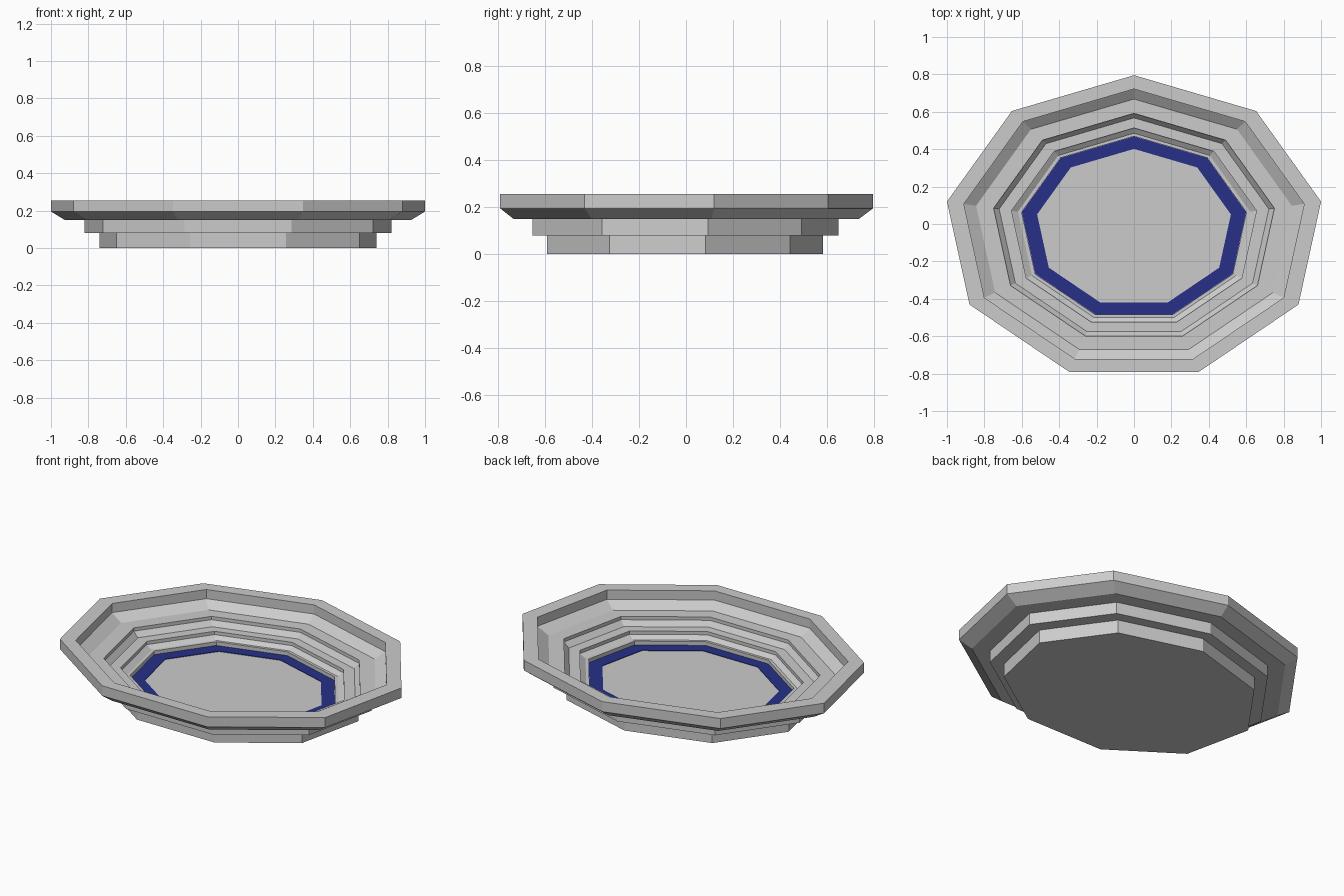
import bpy, bmesh, math

if "Cube" in bpy.data.objects:
    bpy.data.objects.remove(bpy.data.objects["Cube"])

SIDES = 9
Y_SCALE = 0.805      # the plan is a squashed nonagon
Y_SHIFT = -0.022     # centres the bounding box


def lathe(name, profile, closed=False):
    """Sweep (radius, z) points around a squashed nine-sided plan."""
    bm = bmesh.new()
    rings = []
    for r, z in profile:
        if r == 0:
            rings.append([bm.verts.new((0, Y_SHIFT, z))] * SIDES)
            continue
        ring = []
        for k in range(SIDES):
            a = math.pi / 2 + 2 * math.pi * k / SIDES
            ring.append(bm.verts.new((r * math.cos(a), r * math.sin(a) * Y_SCALE + Y_SHIFT, z)))
        rings.append(ring)
    pairs = list(zip(rings, rings[1:]))
    if closed:
        pairs.append((rings[-1], rings[0]))
    for a, b in pairs:
        for k in range(SIDES):
            n = (k + 1) % SIDES
            quad = list(dict.fromkeys([a[k], a[n], b[n], b[k]]))
            bm.faces.new(quad)
    bmesh.ops.recalc_face_normals(bm, faces=bm.faces)
    # merge the flat floor and underside into single polygons
    bmesh.ops.dissolve_verts(bm, verts=[v for v in bm.verts if len(v.link_edges) == SIDES])
    mesh = bpy.data.meshes.new(name)
    bm.to_mesh(mesh)
    bm.free()
    obj = bpy.data.objects.new(name, mesh)
    bpy.context.collection.objects.link(obj)
    return obj


# Stepped basin: underside, outer steps, rim, then inner steps to the floor
lathe("stepped_basin", [
    (0, 0), (0.751, 0), (0.751, 0.08),
    (0.833, 0.08), (0.833, 0.15),
    (0.94, 0.15), (1.0154, 0.195), (1.0154, 0.255),
    (0.924, 0.255), (0.924, 0.20), (0.857, 0.16),
    (0.762, 0.16), (0.762, 0.14), (0.732, 0.11),
    (0.665, 0.11), (0.665, 0.09), (0.63, 0.07),
    (0.61, 0.07), (0.61, 0.045), (0, 0.045),
])

# Blue band around the floor
band = lathe("floor_band", [
    (0.609, 0.042), (0.609, 0.048), (0.526, 0.048), (0.526, 0.042),
], closed=True)
blue = bpy.data.materials.new("deep_blue")
blue.diffuse_color = (0.02, 0.03, 0.25, 1)
blue.use_nodes = True
blue.node_tree.nodes["Principled BSDF"].inputs["Base Color"].default_value = blue.diffuse_color
band.data.materials.append(blue)
